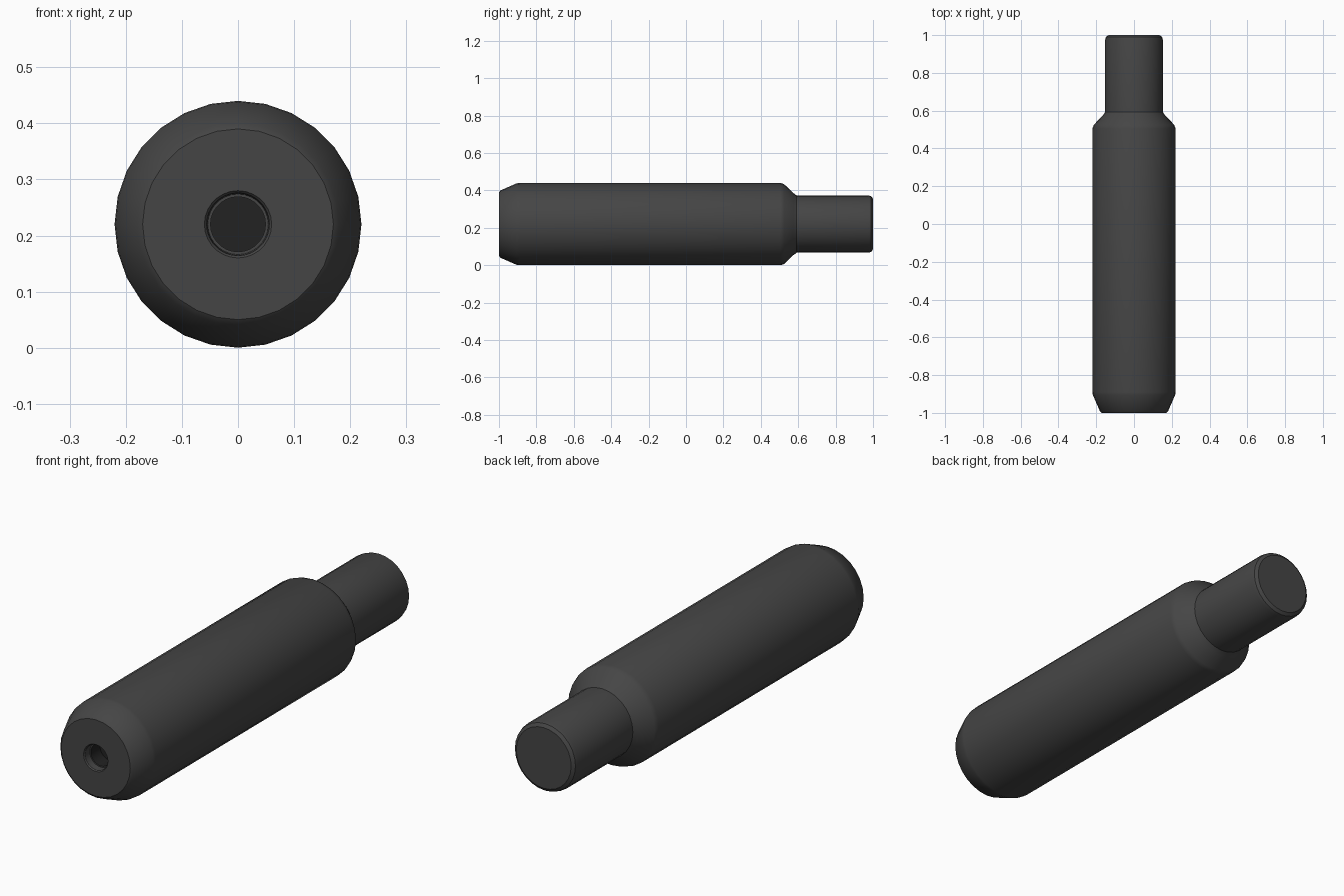
import bpy, math

if "Cube" in bpy.data.objects:
    bpy.data.objects.remove(bpy.data.objects["Cube"])

SIDES = 28
CENTRE_Z = 0.22


def material(name, v):
    m = bpy.data.materials.new(name)
    m.diffuse_color = (v, v, v, 1)
    m.use_nodes = True
    m.node_tree.nodes["Principled BSDF"].inputs["Base Color"].default_value = m.diffuse_color
    return m


dark_grey = material("dark_grey", 0.06)
near_black = material("near_black", 0.016)


# Turn an (y, radius) profile about the lengthwise axis
def lathe(name, profile, mat):
    verts, faces, rings = [], [], []
    for y, r in profile:
        n = SIDES if r > 0 else 1
        rings.append([len(verts) + i for i in range(n)])
        for i in range(n):
            a = 2 * math.pi * i / SIDES
            verts.append((r * math.sin(a), y, CENTRE_Z + r * math.cos(a)))
    for a, b in zip(rings, rings[1:]):
        for i in range(SIDES):
            j = (i + 1) % SIDES
            f = [a[i % len(a)], a[j % len(a)], b[j % len(b)], b[i % len(b)]]
            faces.append(list(dict.fromkeys(f)))
    me = bpy.data.meshes.new(name)
    me.from_pydata(verts, [], faces)
    me.materials.append(mat)
    ob = bpy.data.objects.new(name, me)
    bpy.context.collection.objects.link(ob)
    bpy.ops.object.select_all(action='DESELECT')
    ob.select_set(True)
    bpy.context.view_layer.objects.active = ob
    bpy.ops.object.mode_set(mode='EDIT')
    bpy.ops.mesh.select_all(action='SELECT')
    bpy.ops.mesh.normals_make_consistent(inside=False)
    bpy.ops.object.mode_set(mode='OBJECT')
    bpy.ops.object.shade_smooth_by_angle(angle=math.radians(30))
    return ob


# Body with stepped bore, chamfered front, tapered shoulder and rear stem
body = lathe("body", [
    (-0.90, 0), (-0.90, 0.049), (-0.965, 0.049), (-0.965, 0.054),
    (-0.995, 0.056), (-1.0, 0.060),
    (-1.0, 0.170), (-0.992, 0.180), (-0.905, 0.218), (-0.89, 0.22),
    (0.505, 0.22), (0.525, 0.213), (0.575, 0.165), (0.592, 0.153),
    (0.975, 0.153), (0.99, 0.149), (1.0, 0.135), (1.0, 0)], dark_grey)

# Dark floor and wall inside the bore
body.data.materials.append(near_black)
for p in body.data.polygons:
    c = p.center
    if c.y > -0.96 and c.y < -0.89 and math.hypot(c.x, c.z - CENTRE_Z) < 0.05:
        p.material_index = 1
